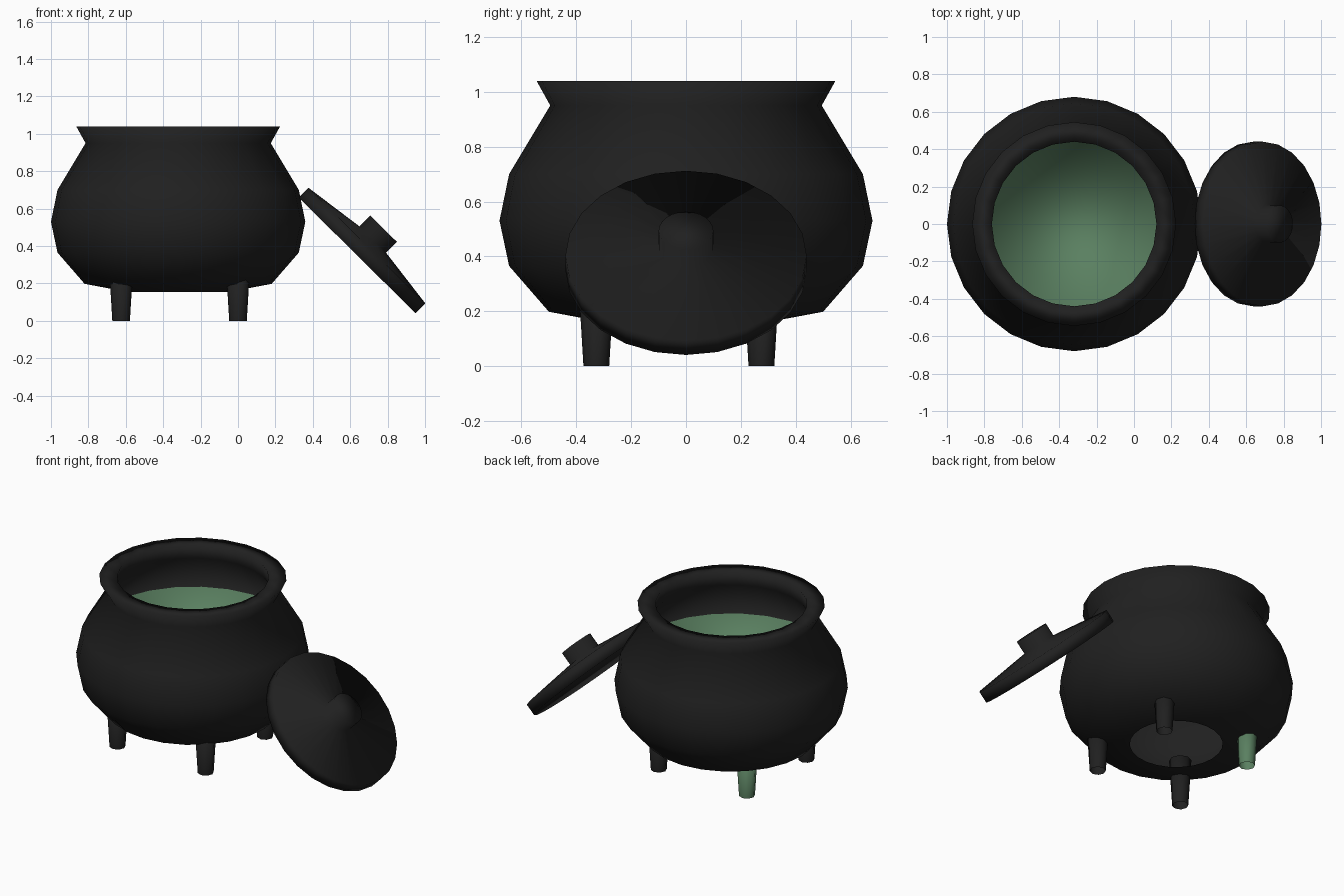
import bpy
import bmesh
from math import sin, cos, pi, radians

cube = bpy.data.objects.get("Cube")
if cube:
    bpy.data.objects.remove(cube, do_unlink=True)


def make_material(name, rgb):
    mat = bpy.data.materials.new(name)
    mat.use_nodes = True
    mat.diffuse_color = (*rgb, 1)
    mat.node_tree.nodes["Principled BSDF"].inputs["Base Color"].default_value = (*rgb, 1)
    return mat


IRON = make_material("black iron", (0.0145, 0.0145, 0.0145))
GREEN = make_material("potion green", (0.102, 0.215, 0.118))


def lathe(name, profile, location, materials, sides=24,
          start_cap=True, end_cap=True, end_material=0):
    """Spin an (r, z) profile around z, with optional end caps."""
    bm = bmesh.new()
    rings = [[bm.verts.new((r * cos(2 * pi * k / sides), r * sin(2 * pi * k / sides), z))
              for k in range(sides)] for r, z in profile]
    for low, high in zip(rings, rings[1:]):
        for k in range(sides):
            n = (k + 1) % sides
            bm.faces.new((low[k], low[n], high[n], high[k]))
    if start_cap:
        bm.faces.new(rings[0][::-1])
    if end_cap:
        bm.faces.new(rings[-1]).material_index = end_material
    for face in bm.faces:
        face.smooth = True
    mesh = bpy.data.meshes.new(name)
    bm.to_mesh(mesh)
    bm.free()
    for mat in materials:
        mesh.materials.append(mat)
    obj = bpy.data.objects.new(name, mesh)
    obj.location = location
    bpy.context.collection.objects.link(obj)
    return obj


POT_X = -0.32

# Pot, open underneath: belly, flared lip, inner wall, liquid surface as end cap
pot_profile = [(0.27, 0.155), (0.50, 0.198), (0.645, 0.365), (0.68, 0.53),
               (0.645, 0.70), (0.495, 0.95), (0.545, 1.04),
               (0.44, 1.04), (0.455, 0.95), (0.60, 0.70)]
lathe("pot", pot_profile, (POT_X, 0, 0), [IRON, GREEN],
      start_cap=False, end_material=1)

# Four hollow tapered legs reaching into the pot, one of them green
for side, x in (("right", -0.305), ("left", 0.32)):
    for end, y in (("front", -0.327), ("back", 0.275)):
        mat = GREEN if (side, end) == ("right", "back") else IRON
        lathe(f"{end}_{side}_leg", [(0.047, 0), (0.065, 0.30)],
              (POT_X + x, y, 0), [mat], sides=8, start_cap=False)

# Lid with a round knob, leaning against the pot
lid_profile = [(0.44, 0), (0.44, 0.074), (0.10, 0.119), (0.10, 0.201)]
lid = lathe("lid", lid_profile, (0.637, 0, 0.35), [IRON])
lid.rotation_euler.y = radians(44.7)
